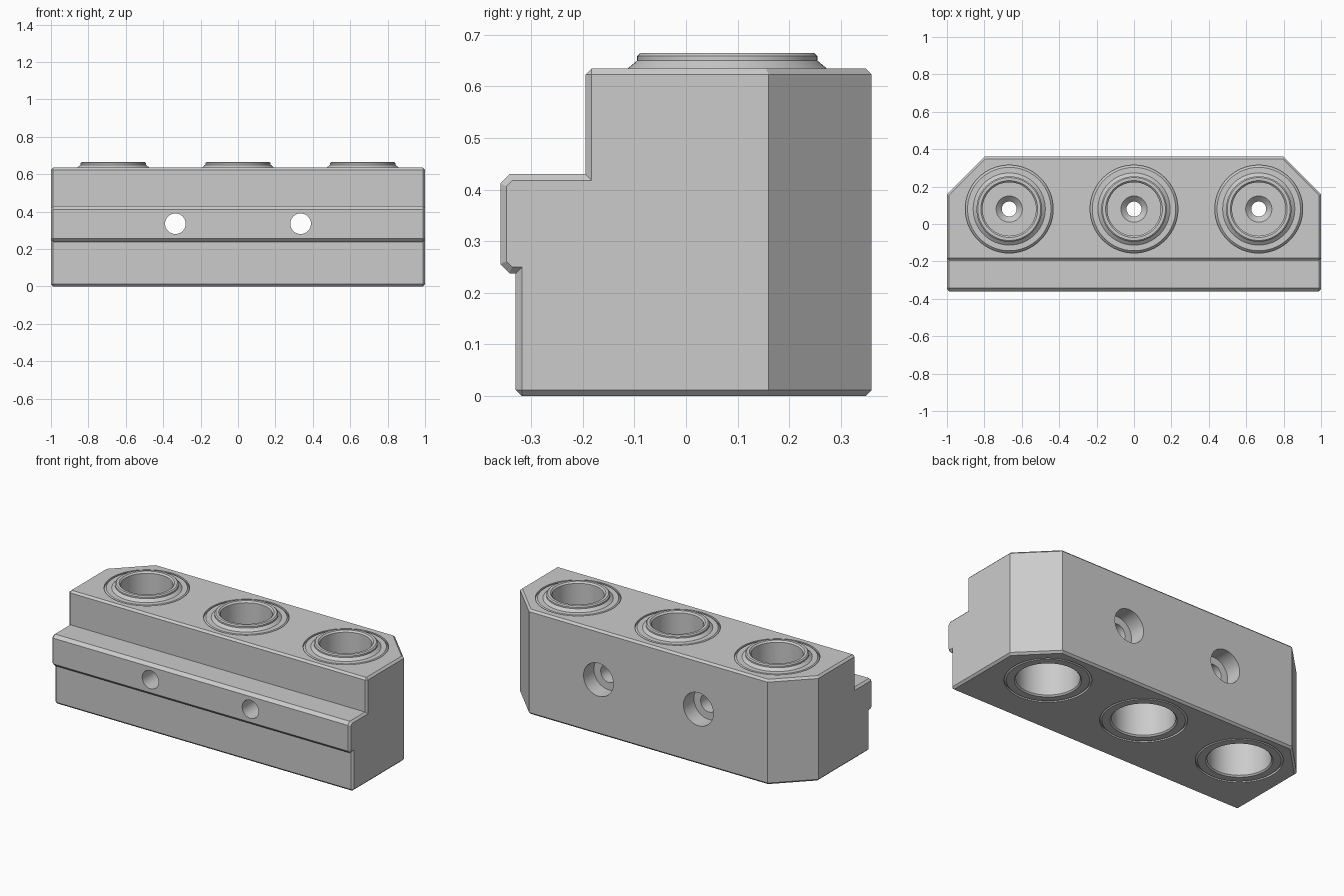
import bpy
import bmesh
import math
from mathutils import Matrix

cube = bpy.data.objects.get("Cube")
if cube:
    bpy.data.objects.remove(cube, do_unlink=True)

SEGMENTS = 64
BORE_X = (-0.667, 0, 0.667)
BORE_Y = 0.08
SCREW_X = (-0.335, 0.335)
SCREW_Z = 0.335

metal = bpy.data.materials.new("machined grey")
metal.use_nodes = True
metal.diffuse_color = (0.6, 0.6, 0.6, 1)
metal.node_tree.nodes["Principled BSDF"].inputs["Base Color"].default_value = (0.6, 0.6, 0.6, 1)


def make_object(name, bm):
    bmesh.ops.recalc_face_normals(bm, faces=bm.faces[:])
    mesh = bpy.data.meshes.new(name)
    bm.to_mesh(mesh)
    bm.free()
    mesh.materials.append(metal)
    obj = bpy.data.objects.new(name, mesh)
    bpy.context.collection.objects.link(obj)
    return obj


def smooth(obj):
    bpy.ops.object.select_all(action='DESELECT')
    obj.select_set(True)
    bpy.context.view_layer.objects.active = obj
    bpy.ops.object.shade_smooth_by_angle(angle=math.radians(25))


def lathe(name, profile, matrix=Matrix()):
    """Revolve a closed (radius, height) outline about z; radius 0 ends become caps."""
    bm = bmesh.new()
    verts = [bm.verts.new((r, 0, z)) for r, z in profile]
    edges = [bm.edges.new((a, b)) for a, b in zip(verts, verts[1:] + verts[:1])
             if a.co.x > 0 or b.co.x > 0]
    bmesh.ops.spin(bm, geom=verts + edges, cent=(0, 0, 0), axis=(0, 0, 1),
                   angle=math.tau, steps=SEGMENTS, use_duplicate=False)
    bmesh.ops.remove_doubles(bm, verts=bm.verts[:], dist=0.0001)
    bm.transform(matrix)
    return make_object(name, bm)


# Stepped block: side outline extruded along x
outline = [(-0.33, 0), (-0.33, 0.238), (-0.342, 0.238), (-0.36, 0.256),
           (-0.36, 0.412), (-0.342, 0.43), (-0.195, 0.43), (-0.195, 0.635),
           (0.36, 0.635), (0.36, 0)]
bm = bmesh.new()
face = bm.faces.new([bm.verts.new((-1, y, z)) for y, z in outline])
extruded = bmesh.ops.extrude_face_region(bm, geom=[face])["geom"]
bmesh.ops.translate(bm, vec=(2, 0, 0),
                    verts=[v for v in extruded if isinstance(v, bmesh.types.BMVert)])

# Cut off the two back corners
for side in (-1, 1):
    cut = bmesh.ops.bisect_plane(bm, geom=bm.verts[:] + bm.edges[:] + bm.faces[:],
                                 plane_co=(side * 0.8, 0.36, 0),
                                 plane_no=(side, 1, 0), clear_outer=True)["geom_cut"]
    bmesh.ops.edgeloop_fill(bm, edges=[e for e in cut if isinstance(e, bmesh.types.BMEdge)])

# Chamfer the square outer edges
bmesh.ops.recalc_face_normals(bm, faces=bm.faces[:])
square = [e for e in bm.edges if e.calc_face_angle_signed(0) > 1]
bmesh.ops.bevel(bm, geom=square, offset=0.012, offset_type='OFFSET',
                segments=1, profile=0.5, affect='EDGES')
block = make_object("manifold_block", bm)

# Cutters: vertical bores and counterbored screw holes
cutters = []
for x in BORE_X:
    cutters.append(lathe("bore_cutter", [(0, -0.1), (0.235, -0.1), (0.235, 0.8), (0, 0.8)],
                         Matrix.Translation((x, BORE_Y, 0))))
for x in SCREW_X:
    place = Matrix.Translation((x, 0, SCREW_Z)) @ Matrix.Rotation(-math.pi / 2, 4, 'X')
    cutters.append(lathe("screw_cutter", [(0, -0.5), (0.055, -0.5), (0.055, 0.26),
                                          (0.1, 0.26), (0.1, 0.5), (0, 0.5)], place))
for cutter in cutters:
    cutter.hide_render = True
    mod = block.modifiers.new("hole", 'BOOLEAN')
    mod.operation = 'DIFFERENCE'
    mod.solver = 'EXACT'
    mod.object = cutter

# Bake the cuts and drop the cutters
bpy.context.view_layer.update()
baked = bpy.data.meshes.new_from_object(
    block.evaluated_get(bpy.context.evaluated_depsgraph_get()))
block.modifiers.clear()
block.data = baked
baked.materials.clear()
baked.materials.append(metal)
for poly in baked.polygons:
    poly.material_index = 0
for cutter in cutters:
    bpy.data.objects.remove(cutter, do_unlink=True)
smooth(block)

# Port sleeves: raised collar on top, wide socket below, small passage through the web
sleeve_outline = [(0.235, 0.012), (0.235, 0.623), (0.223, 0.635), (0.193, 0.635),
                  (0.175, 0.65), (0.175, 0.659), (0.168, 0.665), (0.152, 0.665),
                  (0.143, 0.656), (0.143, 0.35), (0.07, 0.35), (0.04, 0.32),
                  (0.04, 0.28), (0.172, 0.28), (0.172, 0.008), (0.18, 0), (0.223, 0)]
for x, label in zip(BORE_X, ("right", "middle", "left")):
    smooth(lathe("port_sleeve_" + label, sleeve_outline,
                 Matrix.Translation((x, BORE_Y, 0))))
